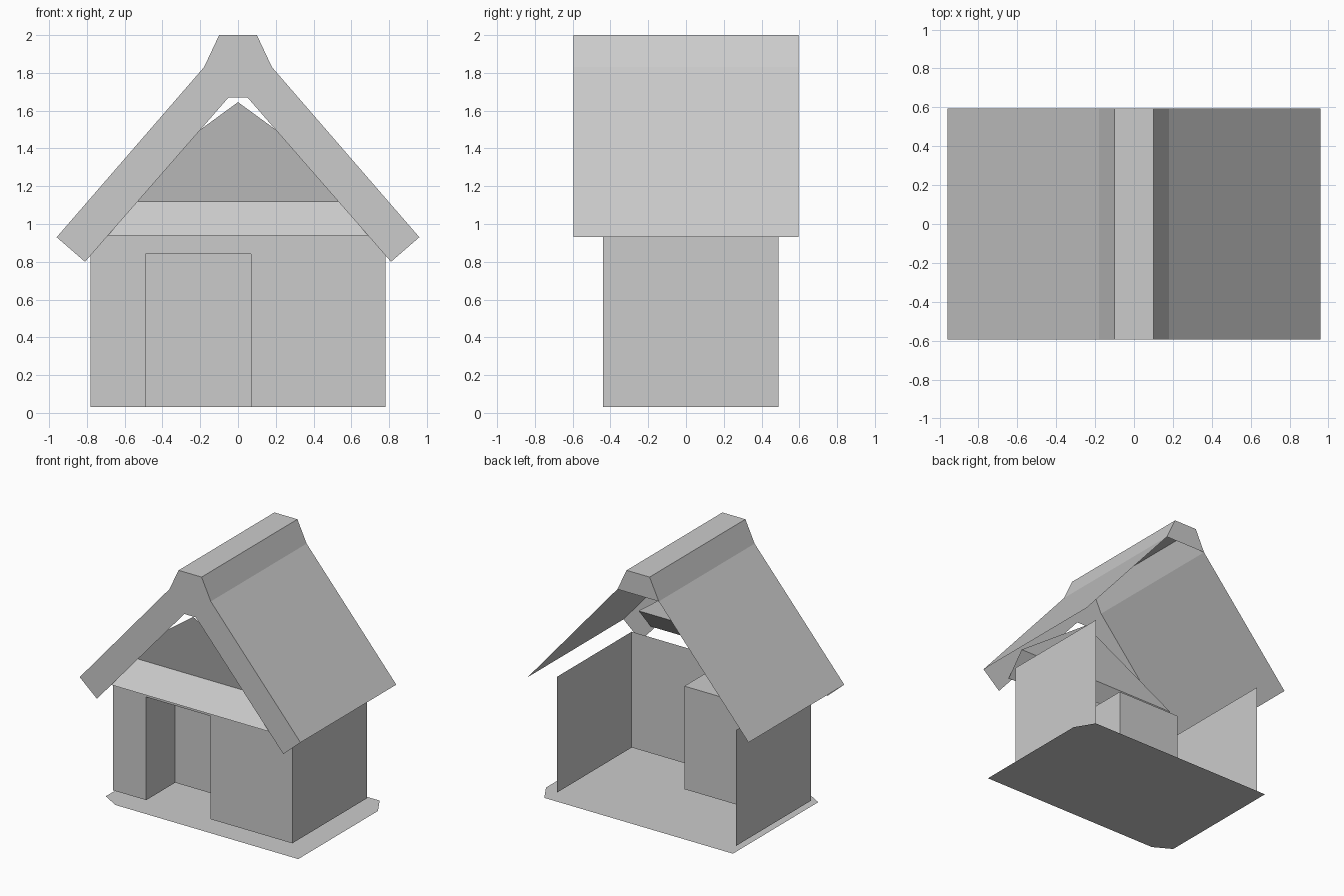
import bpy

cube = bpy.data.objects.get("Cube")
if cube:
    bpy.data.objects.remove(cube, do_unlink=True)

# One plain grey for the whole house
grey = bpy.data.materials.new("plain grey")
grey.use_nodes = True
colour = (0.6, 0.6, 0.6, 1)
grey.diffuse_color = colour
grey.node_tree.nodes["Principled BSDF"].inputs["Base Color"].default_value = colour


def sheet(name, verts, faces):
    mesh = bpy.data.meshes.new(name)
    mesh.from_pydata(verts, [], faces)
    mesh.materials.append(grey)
    obj = bpy.data.objects.new(name, mesh)
    bpy.context.collection.objects.link(obj)
    return obj


def panel(name, verts):
    return sheet(name, verts, [range(len(verts))])


def mirrored(points):
    """Right half of an x, z profile, top to bottom, made into a full one."""
    return [(-x, z) for x, z in reversed(points)] + points


def upright(points, y):
    return [(x, y, z) for x, z in points]


# Roof: open shell swept from front to back
FRONT, BACK = -0.595, 0.595
outer = mirrored([(0.1, 2), (0.18, 1.83), (0.96, 0.93)])
inner = mirrored([(0.05, 1.67), (0.81, 0.8)])
n = len(outer)
sheet("roof_shell", upright(outer, FRONT) + upright(outer, BACK),
      [(i, i + 1, n + i + 1, n + i) for i in range(n - 1)])

# Barge board across the front, and the cap closing the back of the ridge
sheet("front_barge_board", upright(outer + inner, FRONT),
      [(0, 6, 7, 1), (1, 7, 8, 4), (1, 4, 3, 2), (4, 8, 9, 5)])
panel("back_ridge_cap", upright(outer[1:-1], BACK))

# Front gable: sloping ledge and a triangle leaning forward
LEDGE, FOLD = 0.72, -0.44
panel("gable_ledge", [(-LEDGE, -0.59, 0.94), (LEDGE, -0.59, 0.94),
                      (LEDGE, FOLD, 1.12), (-LEDGE, FOLD, 1.12)])
panel("gable_triangle", [(-LEDGE, FOLD, 1.12), (LEDGE, FOLD, 1.12), (0, -0.555, 1.645)])

# Walls, open at the back
W, BASE, TOP, Y0, Y1 = 0.78, 0.03, 0.94, -0.44, 0.49
for name, x in (("left_wall", W), ("right_wall", -W)):
    panel(name, [(x, Y0, BASE), (x, Y1, BASE), (x, Y1, TOP), (x, Y0, TOP)])

# Front wall around the doorway
D0, D1, HEAD, DEEP = -0.49, 0.07, 0.84, -0.08
panel("front_wall", upright([(-W, BASE), (D0, BASE), (D0, HEAD), (D1, HEAD), (D1, BASE),
                             (W, BASE), (W, TOP), (-W, TOP)], Y0))

# Door recess: two sides, ceiling and back
frame = [(D0, BASE), (D0, HEAD), (D1, HEAD), (D1, BASE)]
sheet("door_recess", upright(frame, Y0) + upright(frame, DEEP),
      [(i, i + 1, i + 5, i + 4) for i in range(3)] + [(7, 6, 5, 4)])

# Floor with two clipped corners
panel("floor", [(-0.66, -0.58, 0), (0.93, -0.58, 0), (0.93, 0.41, 0), (0.84, 0.56, 0),
                (-0.8, 0.56, 0), (-0.8, -0.5, 0)])
